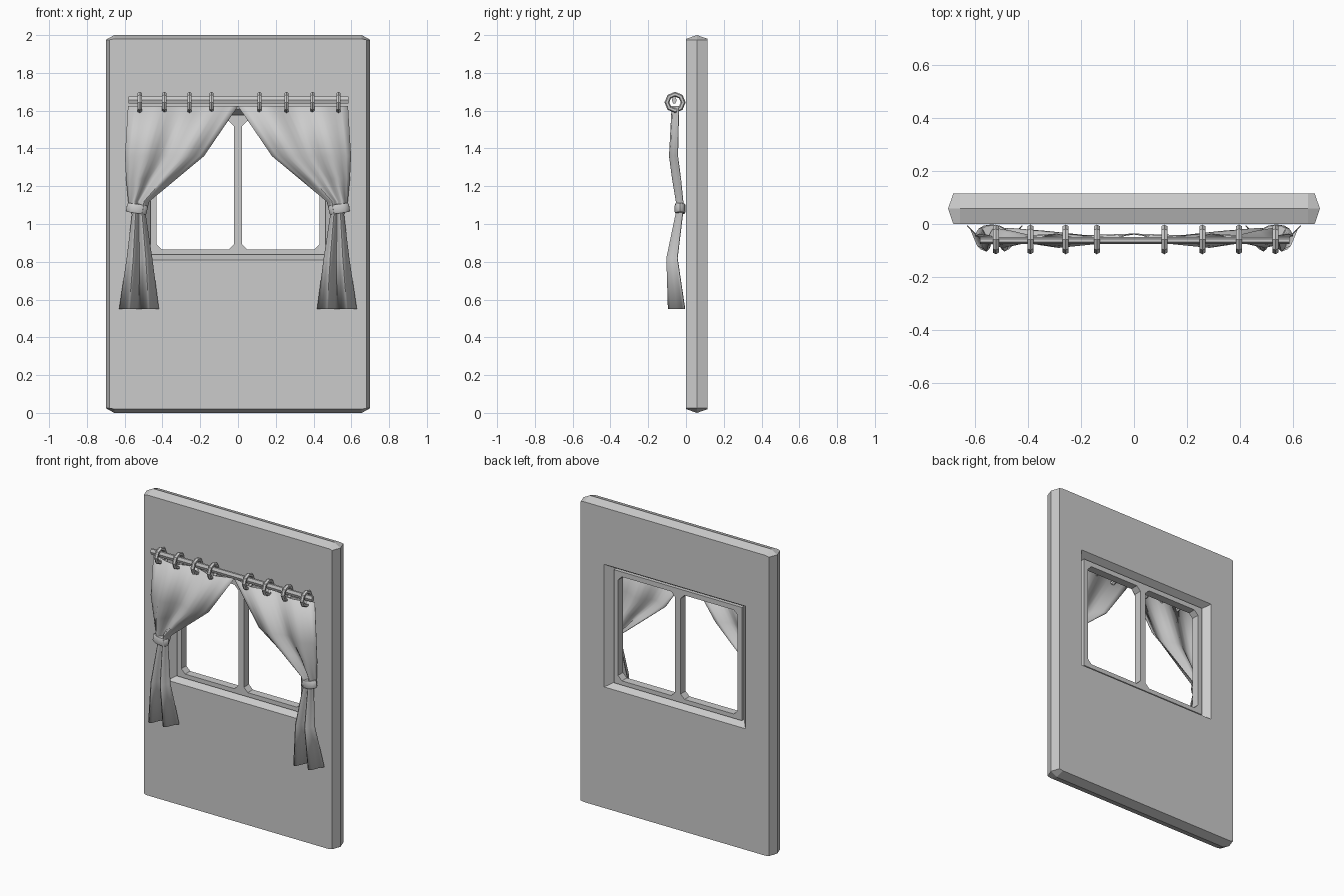
import bpy, bmesh, math

if "Cube" in bpy.data.objects:
    bpy.data.objects.remove(bpy.data.objects["Cube"])

grey = bpy.data.materials.new("plain grey")
grey.use_nodes = True
grey.diffuse_color = (0.6, 0.6, 0.6, 1)
grey.node_tree.nodes["Principled BSDF"].inputs["Base Color"].default_value = (0.6, 0.6, 0.6, 1)


def finish(name, bm):
    """Clean the mesh and make it an object."""
    bmesh.ops.remove_doubles(bm, verts=bm.verts, dist=1e-5)
    bmesh.ops.recalc_face_normals(bm, faces=bm.faces)
    mesh = bpy.data.meshes.new(name)
    bm.to_mesh(mesh)
    bm.free()
    mesh.materials.append(grey)
    obj = bpy.data.objects.new(name, mesh)
    bpy.context.collection.objects.link(obj)
    return obj


def smooth(obj, angle):
    bpy.ops.object.select_all(action='DESELECT')
    obj.select_set(True)
    bpy.context.view_layer.objects.active = obj
    bpy.ops.object.shade_smooth_by_angle(angle=math.radians(angle))


def rect_loop(bm, y, x0, x1, z0, z1, cx=0.0, cz=0.0):
    """Rectangle in the xz plane with cut corners."""
    pts = [(x0 + cx, z0), (x1 - cx, z0), (x1, z0 + cz), (x1, z1 - cz),
           (x1 - cx, z1), (x0 + cx, z1), (x0, z1 - cz), (x0, z0 + cz)]
    return [bm.verts.new((x, y, z)) for x, z in pts]


def bridge(bm, loops, closed_across=True, closed_around=True):
    """Join neighbouring loops with quads."""
    pairs = list(zip(loops, loops[1:]))
    if closed_across:
        pairs.append((loops[-1], loops[0]))
    for a, b in pairs:
        n = len(a)
        for i in range(n if closed_around else n - 1):
            j = (i + 1) % n
            bm.faces.new((a[i], a[j], b[j], b[i]))


# Wall panel with ridged rim and a splayed window opening
BACK, MID = 0.115, 0.058
bm = bmesh.new()


def face_loops(y):
    return [rect_loop(bm, y, -0.68, 0.68, 0.02, 1.98, 0.025, 0.005),
            rect_loop(bm, y, -0.51, 0.51, 0.81, 1.61)]


rim = rect_loop(bm, MID, -0.7, 0.7, 0, 2, 0.045, 0.025)
reveal = rect_loop(bm, MID, -0.46, 0.46, 0.84, 1.575)
bridge(bm, [rim] + face_loops(0) + [reveal] + face_loops(BACK)[::-1])
finish("wall", bm)

# Window frame: one pane opening, mirrored
bm = bmesh.new()
F0, F1 = 0.032, 0.084


def frame_loops(y):
    return [rect_loop(bm, y, 0, 0.462, 0.838, 1.577),
            rect_loop(bm, y, 0.02, 0.432, 0.866, 1.545, 0.028, 0.028)]


bridge(bm, frame_loops(F0) + frame_loops(F1)[::-1])
inner = [f for f in bm.faces if all(v.co.x < 1e-4 for v in f.verts)]
bmesh.ops.delete(bm, geom=inner, context='FACES')
frame = finish("window_frame", bm)
frame.modifiers.new("Mirror", 'MIRROR')

# Curtain rod
bpy.ops.mesh.primitive_cylinder_add(vertices=6, radius=0.021, depth=1.165,
                                    location=(0.002, -0.062, 1.656),
                                    rotation=(0, math.pi / 2, 0))
rod = bpy.context.object
rod.name = "curtain_rod"
rod.scale = (1, 0.6, 1)
rod.data.materials.append(grey)

# Curtain rings
for i, x in enumerate((-0.52, -0.39, -0.257, -0.14, 0.114, 0.257, 0.395, 0.532)):
    bpy.ops.mesh.primitive_torus_add(major_segments=8, minor_segments=6,
                                     major_radius=0.043, minor_radius=0.013,
                                     location=(x, -0.058, 1.644),
                                     rotation=(0, math.pi / 2, 0))
    ring = bpy.context.object
    ring.name = f"curtain_ring_{i + 1}"
    ring.data.materials.append(grey)

# Curtain rows: height, inner edge, outer edge, mean depth, fold depth
ROWS = ((1.624, 0.0, 0.582, -0.056, 0.018),
        (1.36, 0.18, 0.598, -0.066, 0.022),
        (1.24, 0.325, 0.592, -0.05, 0.022),
        (1.12, 0.47, 0.58, -0.034, 0.018),
        (1.05, 0.49, 0.56, -0.036, 0.018),
        (0.82, 0.455, 0.588, -0.074, 0.028),
        (0.55, 0.42, 0.628, -0.05, 0.044))
COLUMNS = 16
for side, label in ((1, "left"), (-1, "right")):
    bm = bmesh.new()
    rows = []
    for z, x0, x1, depth, fold in ROWS:
        row = []
        for c in range(COLUMNS + 1):
            t = c / COLUMNS
            y = depth + fold * math.cos(4 * math.pi * t)
            row.append(bm.verts.new((side * (x0 + (x1 - x0) * t), y, z)))
        rows.append(row)
    bridge(bm, rows, closed_across=False, closed_around=False)
    curtain = finish(f"{label}_curtain", bm)
    cloth = curtain.modifiers.new("Thickness", 'SOLIDIFY')
    cloth.thickness = 0.004
    cloth.offset = 0
    smooth(curtain, 60)

    # Tie band: a slightly bulging oval hoop
    bm = bmesh.new()
    loops = []
    for z, r in ((-0.024, 0.9), (-0.016, 1), (0.016, 1), (0.024, 0.9)):
        loop = []
        for k in range(12):
            a = k * math.tau / 12
            loop.append(bm.verts.new((0.055 * r * math.cos(a), 0.029 * r * math.sin(a), z)))
        loops.append(loop)
    bridge(bm, loops, closed_across=False)
    bm.faces.new(loops[0])
    bm.faces.new(loops[-1])
    band = finish(f"{label}_tie_band", bm)
    band.location = (side * 0.535, -0.031, 1.081)
    band.rotation_euler = (0, -side * 0.14, 0)
    smooth(band, 40)
